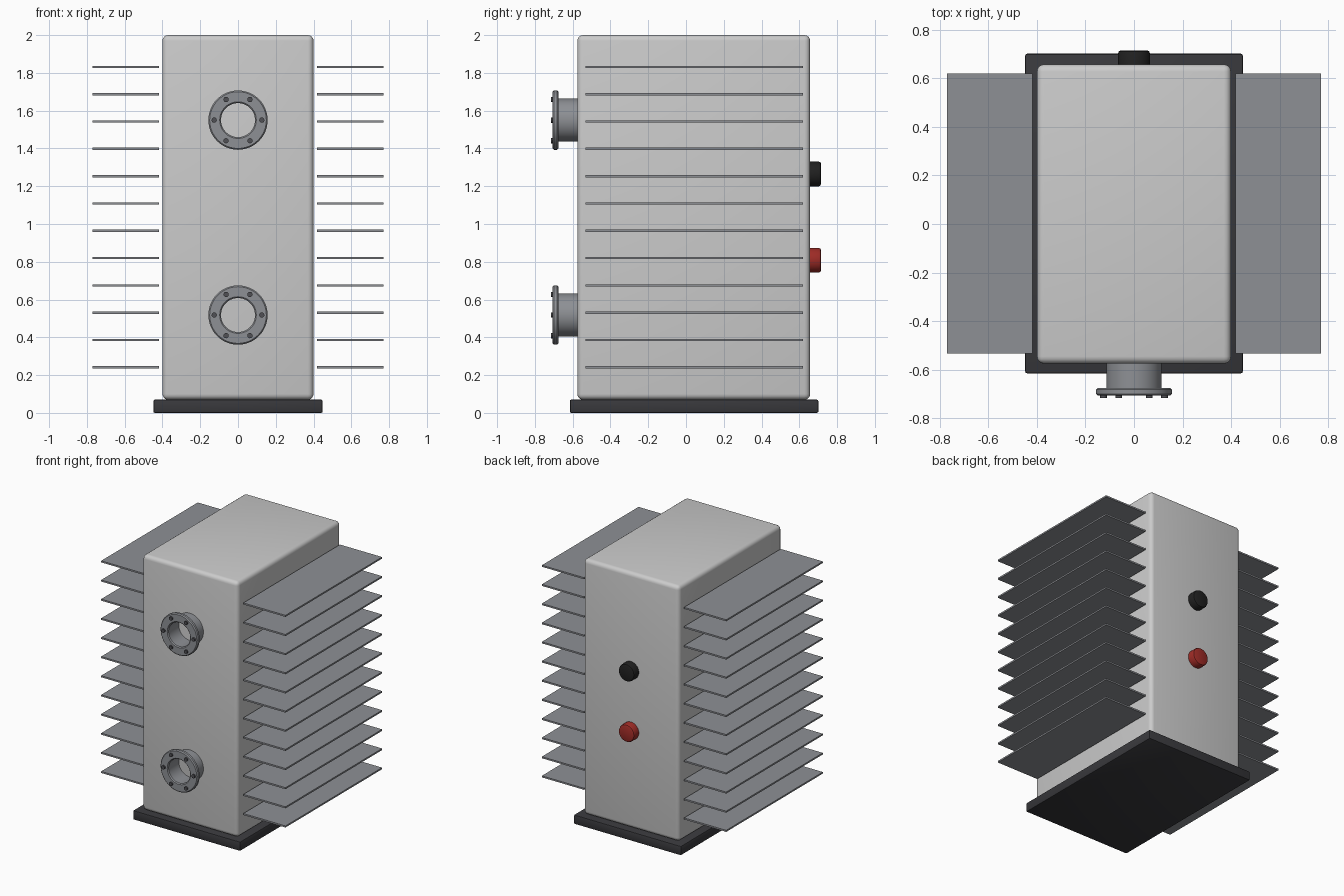
import bpy, math
from mathutils import Matrix, Vector
import bmesh

if "Cube" in bpy.data.objects:
    bpy.data.objects.remove(bpy.data.objects["Cube"])


def material(name, rgb):
    m = bpy.data.materials.new(name)
    m.diffuse_color = (*rgb, 1)
    m.use_nodes = True
    m.node_tree.nodes["Principled BSDF"].inputs["Base Color"].default_value = m.diffuse_color
    return m


DARK = material("dark_base", (0.04, 0.04, 0.045))
STEEL = material("steel", (0.27, 0.28, 0.30))
BOLT = material("bolt_steel", (0.08, 0.08, 0.09))
BLACK = material("black_plastic", (0.015, 0.015, 0.015))
RED = material("red_plastic", (0.35, 0.025, 0.02))


def smooth(ob):
    bpy.ops.object.select_all(action='DESELECT')
    ob.select_set(True)
    bpy.context.view_layer.objects.active = ob
    bpy.ops.object.shade_smooth_by_angle(angle=math.radians(35))


def box(name, lo, hi, bevel=0, segments=3, mat=None):
    lo, hi = Vector(lo), Vector(hi)
    bm = bmesh.new()
    bmesh.ops.create_cube(bm, size=1, matrix=Matrix.Translation((lo + hi) / 2) @ Matrix.Diagonal((*(hi - lo), 1)))
    if bevel:
        bmesh.ops.bevel(bm, geom=bm.edges[:], offset=bevel, segments=segments, profile=0.5, affect='EDGES')
    return finish(name, bm, mat, bevel > 0)


def lathe(name, profile, x, z, mat, closed=False, steps=48):
    """Spin (radius, y) points around an axis parallel to y."""
    bm = bmesh.new()
    vs = [bm.verts.new((r, y, 0)) for r, y in profile]
    edges = [bm.edges.new(p) for p in zip(vs, vs[1:])]
    if closed:
        edges.append(bm.edges.new((vs[-1], vs[0])))
    bmesh.ops.spin(bm, geom=vs + edges, cent=(0, 0, 0), axis=(0, 1, 0), angle=math.tau, steps=steps)
    bmesh.ops.remove_doubles(bm, verts=bm.verts[:], dist=1e-5)
    bmesh.ops.translate(bm, verts=bm.verts[:], vec=(x, 0, z))
    return finish(name, bm, mat, True)


def finish(name, bm, mat, shade):
    bmesh.ops.recalc_face_normals(bm, faces=bm.faces[:])
    me = bpy.data.meshes.new(name)
    bm.to_mesh(me)
    bm.free()
    ob = bpy.data.objects.new(name, me)
    bpy.context.collection.objects.link(ob)
    if mat:
        me.materials.append(mat)
    if shade:
        smooth(ob)
    return ob


# Cabinet and plinth
box("body", (-0.4, -0.575, 0.07), (0.4, 0.657, 2.0), 0.03, 4)
box("base_plate", (-0.448, -0.615, 0), (0.448, 0.701, 0.07), 0.008, 2, DARK)

# Cooling fins on both sides
for i in range(12):
    z = 0.241 + i * 0.1446
    for side, x0, x1 in (("left", -0.77, -0.418), ("right", 0.418, 0.77)):
        box(f"fin_{side}_{i + 1}", (x0, -0.533, z - 0.006), (x1, 0.62, z + 0.006), mat=STEEL)

# Flanged ports on the front
for label, cz in (("lower", 0.518), ("upper", 1.55)):
    lathe(f"{label}_pipe", [(0.114, -0.565), (0.114, -0.69), (0.092, -0.69), (0.092, -0.565)],
          0, cz, STEEL, closed=True)
    lathe(f"{label}_flange",
          [(0.090, -0.676), (0.150, -0.676), (0.157, -0.682), (0.157, -0.699),
           (0.150, -0.706), (0.097, -0.706), (0.090, -0.699)], 0, cz, STEEL, closed=True)
    for k in range(6):
        a = k * math.tau / 6
        lathe(f"{label}_bolt_{k + 1}", [(0, -0.70), (0.014, -0.70), (0.014, -0.716), (0, -0.716)],
              0.126 * math.cos(a), cz + 0.126 * math.sin(a), BOLT, steps=12)

# Terminal knobs on the back
for name, cz, mat in (("black_terminal", 1.265, BLACK), ("red_terminal", 0.808, RED)):
    lathe(name, [(0, 0.65), (0.066, 0.65), (0.066, 0.702), (0.062, 0.711), (0.053, 0.715), (0, 0.715)],
          0, cz, mat)
